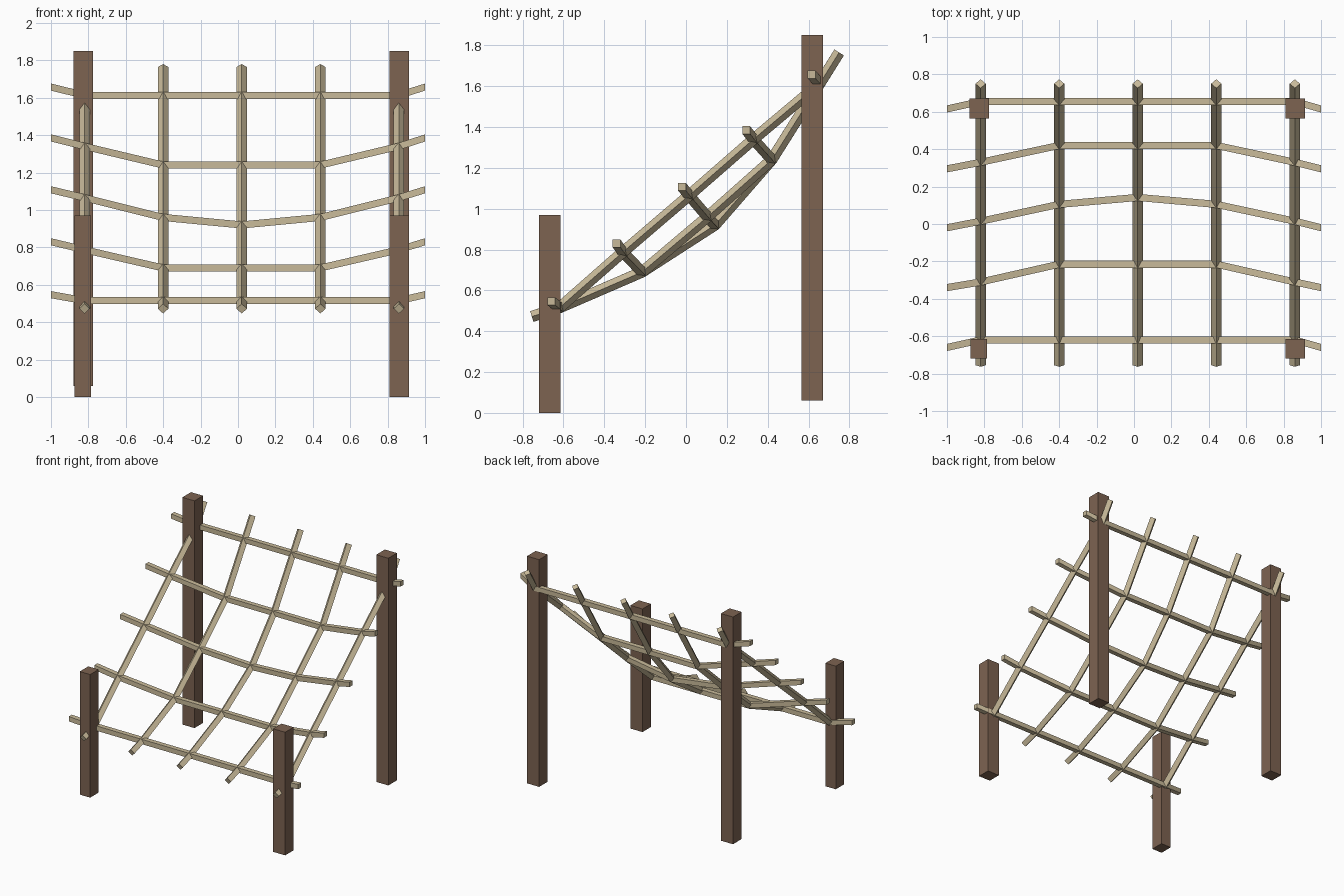
import bpy
import bmesh
from mathutils import Vector

if "Cube" in bpy.data.objects:
    bpy.data.objects.remove(bpy.data.objects["Cube"], do_unlink=True)


def make_material(name, color):
    mat = bpy.data.materials.new(name)
    mat.use_nodes = True
    mat.diffuse_color = color
    mat.node_tree.nodes["Principled BSDF"].inputs["Base Color"].default_value = color
    return mat


WOOD = make_material("brown wood", (0.205, 0.125, 0.083, 1))
ROPE = make_material("pale rope", (0.58, 0.49, 0.32, 1))


def finish(name, bm, mat):
    bmesh.ops.recalc_face_normals(bm, faces=bm.faces)
    mesh = bpy.data.meshes.new(name)
    bm.to_mesh(mesh)
    bm.free()
    mesh.materials.append(mat)
    bpy.context.collection.objects.link(bpy.data.objects.new(name, mesh))


def post(name, low, high):
    """Square timber between two opposite corners."""
    bm = bmesh.new()
    bmesh.ops.create_cube(bm, size=1)
    low, high = Vector(low), Vector(high)
    bmesh.ops.scale(bm, vec=high - low, verts=bm.verts)
    bmesh.ops.translate(bm, vec=(low + high) / 2, verts=bm.verts)
    finish(name, bm, WOOD)


def sweep(name, rings):
    """Skin a list of four-point rings into a capped rope."""
    bm = bmesh.new()
    loops = [[bm.verts.new(p) for p in ring] for ring in rings]
    for a, b in zip(loops, loops[1:]):
        for i in range(4):
            j = (i + 1) % 4
            bm.faces.new((a[i], a[j], b[j], b[i]))
    bm.faces.new(loops[0])
    bm.faces.new(loops[-1])
    finish(name, bm, ROPE)


HALF = 0.019       # half side of the square cross ropes
DIAG = 0.0275      # half diagonal of the climbing ropes


def cross_rope(name, points):
    corners = ((-1, -1), (1, -1), (1, 1), (-1, 1))
    sweep(name, [[p + Vector((0, a * HALF, b * HALF)) for a, b in corners]
                 for p in points])


def climbing_rope(name, points):
    side = Vector((DIAG, 0, 0))
    rings = []
    for i, p in enumerate(points):
        before = (p - points[max(i - 1, 0)]).normalized()
        after = (points[min(i + 1, len(points) - 1)] - p).normalized()
        tangent = (before + after).normalized()
        up = Vector((0, -tangent.z, tangent.y)) * DIAG
        rings.append([p + side, p + up, p - side, p - up])
    sweep(name, rings)


# Timber posts: short in front, tall behind
post("front_right_post", (-0.875, -0.72, 0), (-0.785, -0.615, 0.97))
post("front_left_post", (0.81, -0.72, 0), (0.915, -0.615, 0.97))
post("back_right_post", (-0.88, 0.565, 0.06), (-0.775, 0.672, 1.85))
post("back_left_post", (0.81, 0.565, 0.06), (0.915, 0.672, 1.85))

# Net knots as (y, z) for each row: loose end, edge, inner, middle
COLUMNS = (-0.82, -0.40, 0.02, 0.44, 0.86)
ROWS = (
    ((-0.66, 0.547), (-0.62, 0.515), (-0.62, 0.515), (-0.62, 0.515)),
    ((-0.34, 0.83), (-0.31, 0.787), (-0.215, 0.69), (-0.215, 0.69)),
    ((-0.02, 1.108), (0.015, 1.065), (0.105, 0.96), (0.142, 0.92)),
    ((0.295, 1.385), (0.33, 1.34), (0.42, 1.24), (0.42, 1.24)),
    ((0.615, 1.657), (0.655, 1.613), (0.655, 1.613), (0.655, 1.613)),
)

# Cross ropes
for n, row in enumerate(ROWS):
    pattern = [row[k] for k in (0, 1, 2, 3, 2, 1, 0)]
    xs = (-1,) + COLUMNS + (1,)
    cross_rope(f"cross_rope_{n + 1}", [Vector((x, *p)) for x, p in zip(xs, pattern)])

# Climbing ropes with free ends beyond the first and last rows
for n, x in enumerate(COLUMNS):
    k = (1, 2, 3, 2, 1)[n]
    path = [(-0.755, 0.472)] + [row[k] for row in ROWS] + [(0.75, 1.765)]
    climbing_rope(f"climbing_rope_{n + 1}", [Vector((x, *p)) for p in path])
